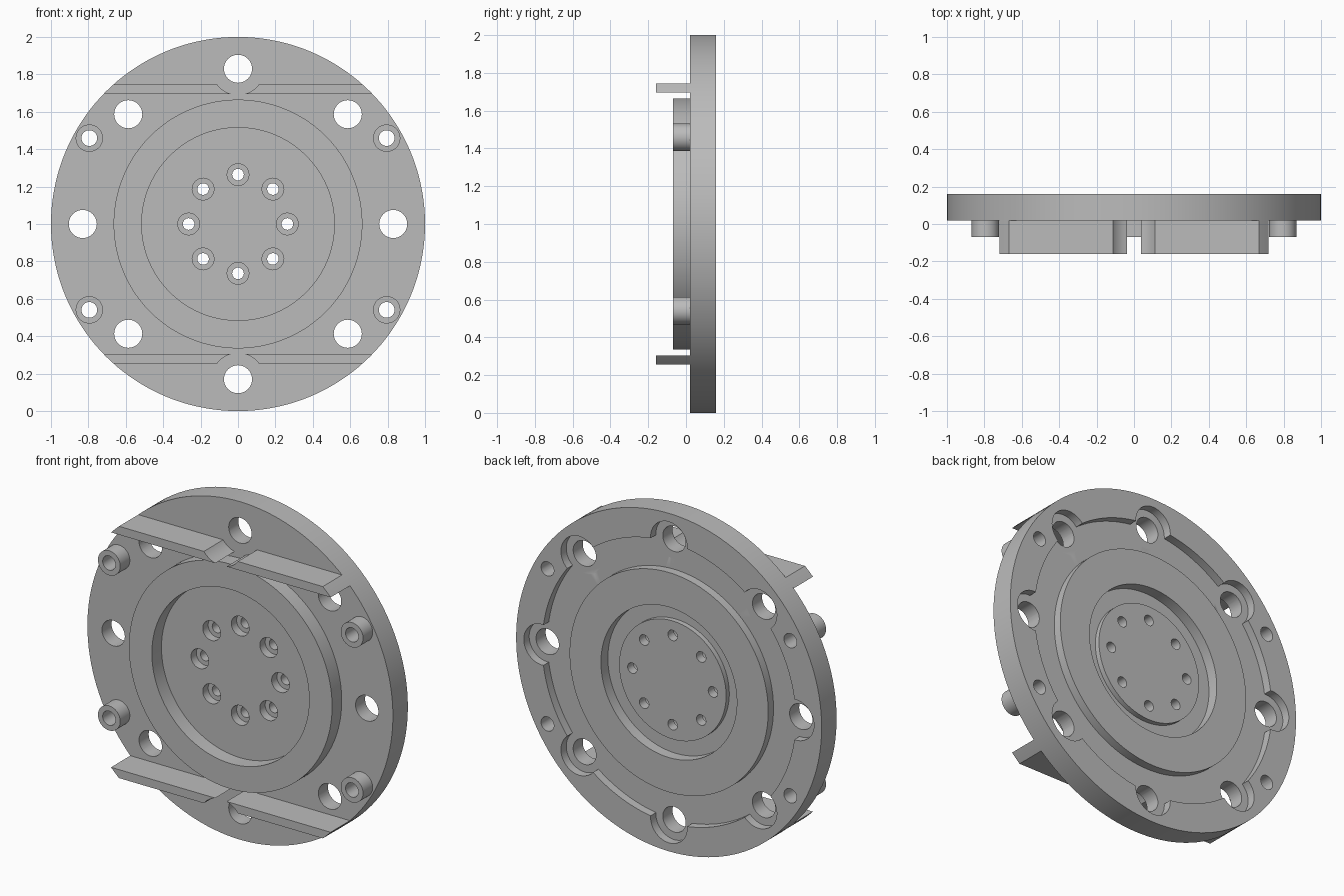
import bpy, bmesh, math
from mathutils import Matrix, Vector

if "Cube" in bpy.data.objects:
    bpy.data.objects.remove(bpy.data.objects["Cube"])

GREY = (0.5, 0.5, 0.5, 1)
grey = bpy.data.materials.new("machined_grey")
grey.use_nodes = True
grey.diffuse_color = GREY
grey.node_tree.nodes["Principled BSDF"].inputs["Base Color"].default_value = GREY

CENTRE = Vector((0, 0, 1))
FACE, BACK, FLOOR = 0.02, 0.16, 0.11   # front face, back face, back recess floor
BOLT_R, POST_R, SCREW_R = 0.83, 0.918, 0.264


def finish(name, bm):
    bmesh.ops.recalc_face_normals(bm, faces=bm.faces)
    mesh = bpy.data.meshes.new(name)
    bm.to_mesh(mesh)
    bm.free()
    mesh.materials.append(grey)
    obj = bpy.data.objects.new(name, mesh)
    obj.location = CENTRE
    bpy.context.collection.objects.link(obj)
    return obj


def smooth(obj):
    bpy.ops.object.select_all(action='DESELECT')
    obj.select_set(True)
    bpy.context.view_layer.objects.active = obj
    bpy.ops.object.shade_smooth_by_angle(angle=math.radians(30))


def lathe(name, profile, steps, closed=False):
    """Turn (radius, y) points about the y axis."""
    bm = bmesh.new()
    verts = [bm.verts.new((r, y, 0)) for r, y in profile]
    edges = [bm.edges.new(pair) for pair in zip(verts, verts[1:])]
    if closed:
        edges.append(bm.edges.new((verts[-1], verts[0])))
    bmesh.ops.spin(bm, geom=verts + edges, cent=(0, 0, 0), axis=(0, 1, 0),
                   angle=math.tau, steps=steps)
    bmesh.ops.remove_doubles(bm, verts=bm.verts, dist=1e-5)
    return finish(name, bm)


def polar(radius, degrees):
    a = math.radians(degrees)
    return radius * math.cos(a), radius * math.sin(a)


def add_rods(bm, spots, radius, y0, y1):
    for x, z in spots:
        place = Matrix.Translation((x, (y0 + y1) / 2, z)) @ Matrix.Rotation(math.pi / 2, 4, 'X')
        bmesh.ops.create_cone(bm, cap_ends=True, segments=40, radius1=radius,
                              radius2=radius, depth=y1 - y0, matrix=place)


def cut(obj, bm, name):
    cutter = finish(name, bm)
    cutter.hide_render = True
    mod = obj.modifiers.new(name, 'BOOLEAN')
    mod.operation, mod.solver, mod.object = 'DIFFERENCE', 'EXACT', cutter
    bpy.context.view_layer.objects.active = obj
    bpy.ops.object.modifier_apply(modifier=mod.name)
    bpy.data.objects.remove(cutter)


# Turned plate with front ring, back recess, back ring and centre boss
plate = lathe("flange_plate", [
    (0, FACE), (0.515, FACE), (0.515, -0.07), (0.665, -0.07), (0.665, FACE),
    (1, FACE), (1, BACK), (BOLT_R, BACK), (BOLT_R, FLOOR), (0.65, FLOOR),
    (0.65, BACK), (0.445, BACK), (0.445, 0.095), (0.35, 0.095),
    (0.35, 0.125), (0, 0.125)], 144)

bolts = [polar(BOLT_R, 45 * i) for i in range(8)]
screws = [polar(SCREW_R, 45 * i) for i in range(8)]
posts = [polar(POST_R, a) for a in (30, 150, 210, 330)]

# Screw counterbores and round pockets behind the bolt holes
pockets = bmesh.new()
add_rods(pockets, screws, 0.058, -0.1, 0.07)
add_rods(pockets, bolts, 0.12, FLOOR, 0.3)
cut(plate, pockets, "pocket_cutter")

# Through holes
holes = bmesh.new()
add_rods(holes, bolts, 0.075, -0.3, 0.3)
add_rods(holes, screws, 0.031, -0.3, 0.3)
add_rods(holes, posts, 0.042, -0.3, 0.3)
cut(plate, holes, "hole_cutter")
smooth(plate)

# Hollow spacer posts on the front
for i, (x, z) in enumerate(posts):
    post = lathe(f"spacer_post_{i + 1}",
                 [(0.042, FACE), (0.042, -0.07), (0.073, -0.07), (0.073, FACE)], 40, True)
    post.location = CENTRE + Vector((x, 0, z))
    smooth(post)


# Ledges: outer end follows the rim, inner end clears the bolt hole
def ledge(name, sx, sz):
    low, high, n = 0.695, 0.745, 8
    heights = [low + (high - low) * i / n for i in range(n + 1)]
    outline = [(math.sqrt(1 - h * h), h) for h in heights]
    outline += [(math.sqrt(0.14 ** 2 - (BOLT_R - h) ** 2), h) for h in reversed(heights)]
    bm = bmesh.new()
    face = bm.faces.new([bm.verts.new((sx * x, FACE, sz * z)) for x, z in outline])
    out = bmesh.ops.extrude_face_region(bm, geom=[face], use_keep_orig=True)
    moved = [g for g in out["geom"] if isinstance(g, bmesh.types.BMVert)]
    bmesh.ops.translate(bm, verts=moved, vec=(0, -0.18, 0))
    smooth(finish(name, bm))


for sz, level in ((1, "upper"), (-1, "lower")):
    for sx, side in ((1, "left"), (-1, "right")):
        ledge(f"{level}_{side}_ledge", sx, sz)
